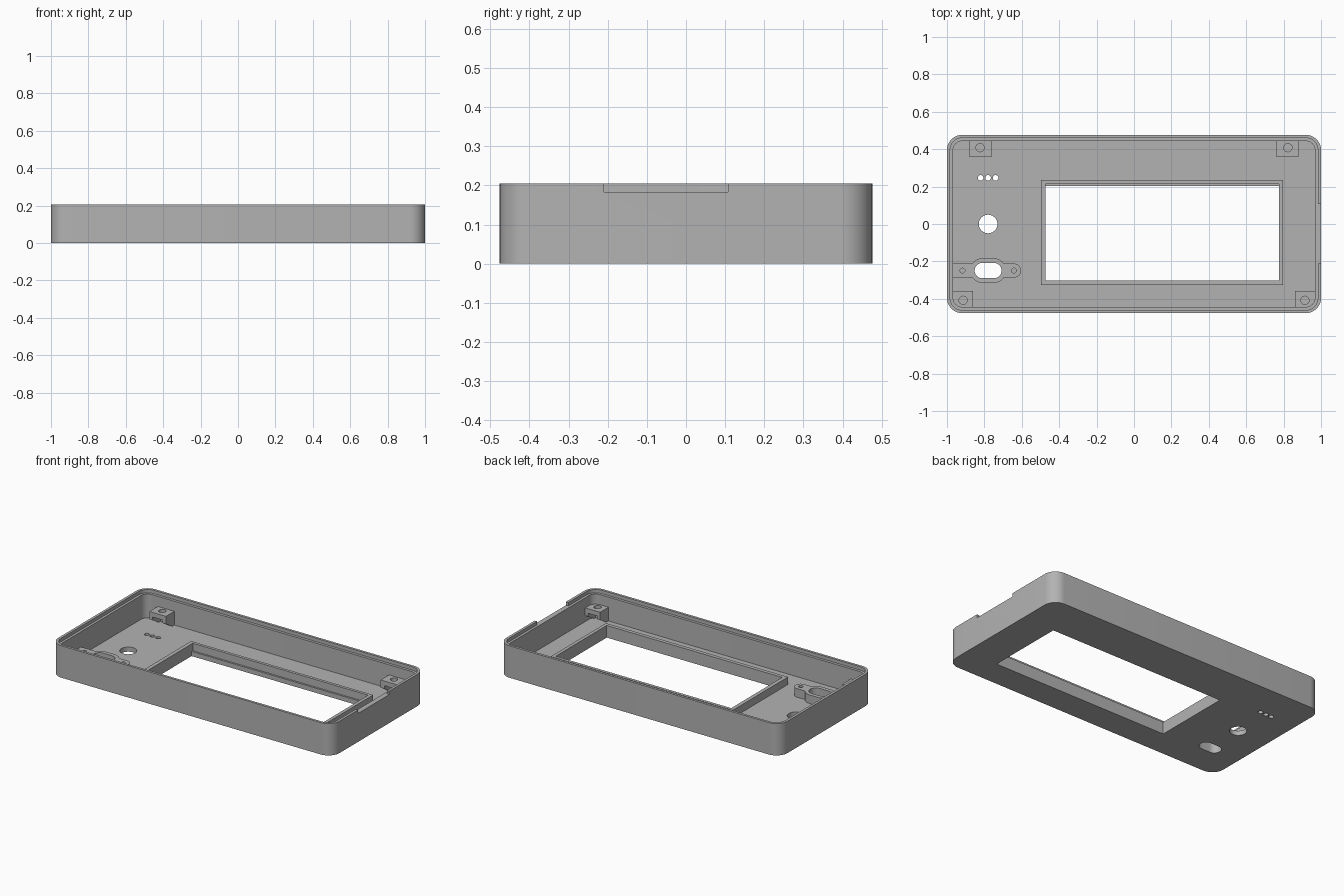
import bpy, bmesh, math

if "Cube" in bpy.data.objects:
    bpy.data.objects.remove(bpy.data.objects["Cube"])

grey = bpy.data.materials.new("plain_grey")
grey.diffuse_color = (0.45, 0.45, 0.45, 1)
grey.use_nodes = True
grey.node_tree.nodes["Principled BSDF"].inputs["Base Color"].default_value = grey.diffuse_color


def rrect(x0, x1, y0, y1, r=0.0, n=10):
    """Rounded rectangle outline; also makes slots and circles."""
    if r == 0:
        return [(x0, y0), (x1, y0), (x1, y1), (x0, y1)]
    pts = []
    for k, (cx, cy) in enumerate([(x1 - r, y1 - r), (x0 + r, y1 - r), (x0 + r, y0 + r), (x1 - r, y0 + r)]):
        for i in range(n + 1):
            a = math.pi / 2 * (k + i / n)
            p = (cx + r * math.cos(a), cy + r * math.sin(a))
            if not pts or math.dist(p, pts[-1]) > 1e-5:
                pts.append(p)
    if math.dist(pts[0], pts[-1]) < 1e-5:
        pts.pop()
    return pts


def circle(x, y, r):
    return rrect(x - r, x + r, y - r, y + r, r, 6)


def prism(name, pts, lo, hi, axis="z"):
    """Extrude an outline along z (points are x,y) or along x (points are y,z)."""
    bm = bmesh.new()
    place = (lambda p, h: (p[0], p[1], h)) if axis == "z" else (lambda p, h: (h, p[0], p[1]))
    a = [bm.verts.new(place(p, lo)) for p in pts]
    b = [bm.verts.new(place(p, hi)) for p in pts]
    bm.faces.new(a)
    bm.faces.new(b)
    for i in range(len(pts)):
        j = (i + 1) % len(pts)
        bm.faces.new((a[i], a[j], b[j], b[i]))
    bmesh.ops.recalc_face_normals(bm, faces=bm.faces)
    me = bpy.data.meshes.new(name)
    bm.to_mesh(me)
    bm.free()
    me.materials.append(grey)
    ob = bpy.data.objects.new(name, me)
    bpy.context.collection.objects.link(ob)
    return ob


def boolean(ob, tools, op="DIFFERENCE"):
    """Apply booleans and remove the tool objects."""
    for t in tools:
        m = ob.modifiers.new("bool", "BOOLEAN")
        m.operation, m.object, m.solver = op, t, "EXACT"
        bpy.context.view_layer.update()
        dg = bpy.context.evaluated_depsgraph_get()
        me = bpy.data.meshes.new_from_object(ob.evaluated_get(dg))
        ob.modifiers.clear()
        ob.data = me
        bpy.data.objects.remove(t)


def cut(pts, lo, hi):
    return prism("cutter", pts, lo, hi)


FLOOR, TOP, LIP = 0.03, 0.205, 0.183
slot = rrect(-0.852, -0.708, -0.29, -0.208, 0.041)

# Tray shell: cavity, stepped rim, side notch, window and control holes
shell = prism("case_shell", rrect(-1, 1, -0.476, 0.476, 0.08), 0, TOP)
boolean(shell, [
    cut(rrect(-0.967, 0.967, -0.443, 0.443, 0.047), FLOOR, 0.3),
    cut(rrect(-0.983, 0.983, -0.46, 0.46, 0.064), LIP, 0.3),
    cut(rrect(0.95, 1.05, -0.21, 0.107), LIP, 0.3),
    cut(rrect(-0.472, 0.775, -0.302, 0.203), -0.1, 0.1),
    cut(circle(-0.78, 0, 0.05), -0.1, 0.1),
    cut(slot, -0.1, 0.1),
] + [cut(circle(x, 0.247, 0.015), -0.1, 0.1) for x in (-0.82, -0.78, -0.74)])

# Raised frame round the window
frame = prism("window_frame", rrect(-0.497, 0.797, -0.326, 0.234), FLOOR, 0.078)
boolean(frame, [cut(rrect(-0.472, 0.775, -0.302, 0.215), -0.1, 0.2)])

# Raised connector mount with two screw holes
mount = prism("connector_mount", rrect(-0.875, -0.685, -0.315, -0.183, 0.065), FLOOR, 0.085)
wings = prism("wings", rrect(-0.975, -0.604, -0.286, -0.212, 0.036)[:], FLOOR, 0.085)
wall_end = prism("wall_end", rrect(-0.975, -0.93, -0.286, -0.212), FLOOR, 0.085)
boolean(mount, [wings, wall_end], "UNION")
boolean(mount, [cut(slot, -0.1, 0.2)]
        + [cut(circle(x, -0.249, 0.013), FLOOR + 0.005, 0.2) for x in (-0.917, -0.642)])

# Overhanging screw blocks with tapered undersides and open nut slots
parts = [shell, frame, mount]
for name, x0, x1, hx, s in (
        ("back_left", -0.88, -0.763, -0.823, 1), ("back_right", 0.763, 0.88, 0.823, 1),
        ("front_left", -0.97, -0.861, -0.914, -1), ("front_right", 0.861, 0.97, 0.914, -1)):
    prof = [(s * 0.452, 0.118), (s * 0.358, 0.118), (s * 0.358, 0.068), (s * 0.452, 0.012)]
    block = prism("screw_block_" + name, prof, x0, x1, "x")
    ya, yb = sorted((s * 0.34, s * 0.435))
    boolean(block, [cut(circle(hx, s * 0.408, 0.022), -0.1, 0.2),
                    cut(rrect(hx - 0.034, hx + 0.034, ya, yb), -0.1, 0.088)])
    parts.append(block)

# Smooth the rounded corners and keep edges sharp
for ob in parts:
    bpy.ops.object.select_all(action="DESELECT")
    ob.select_set(True)
    bpy.context.view_layer.objects.active = ob
    bpy.ops.object.shade_smooth_by_angle(angle=math.radians(30))
